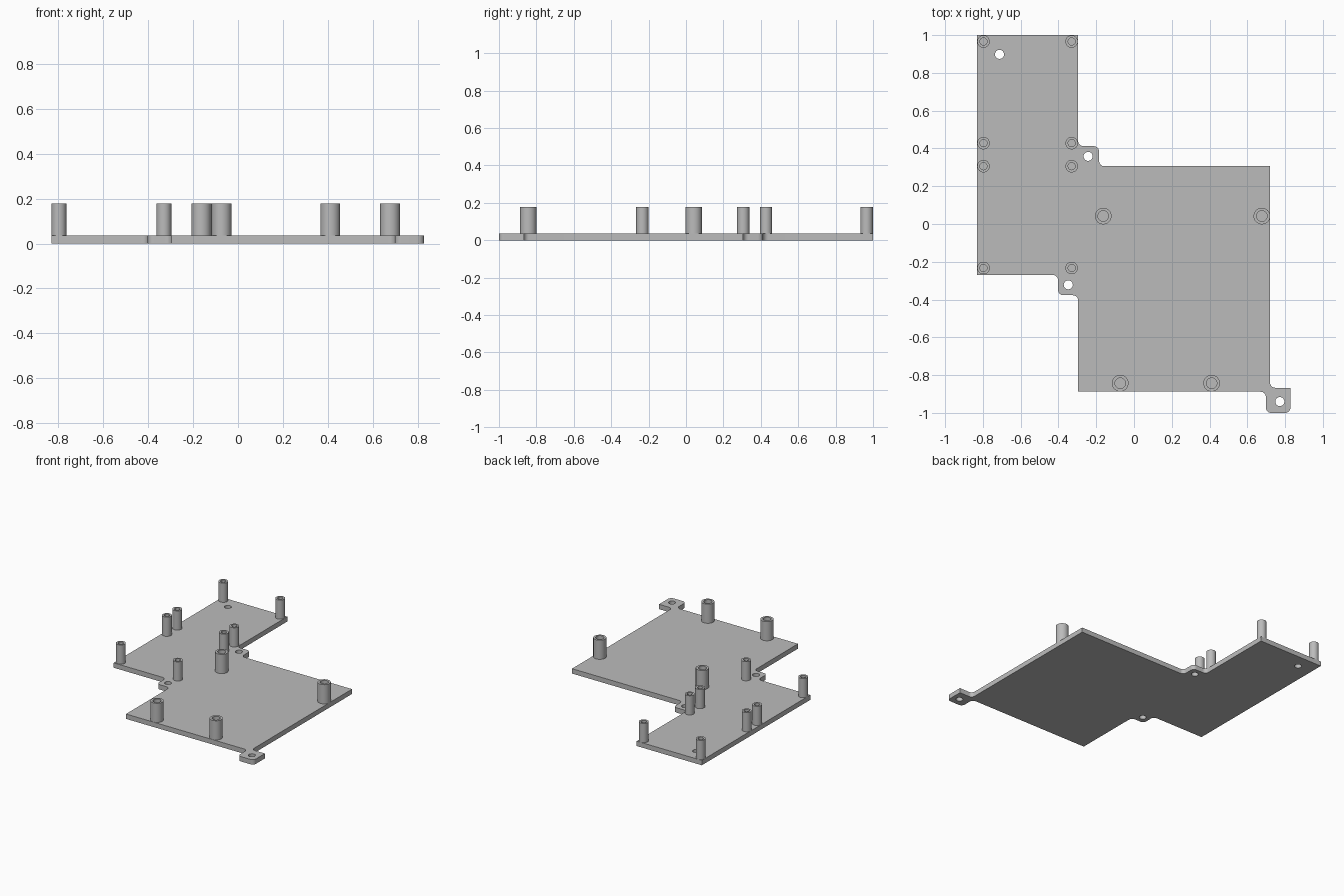
import bpy
import bmesh
from math import cos, sin, pi
from mathutils import Vector

if "Cube" in bpy.data.objects:
    bpy.data.objects.remove(bpy.data.objects["Cube"])

THICK, TOP = 0.036, 0.178

grey = bpy.data.materials.new("plain grey")
grey.use_nodes = True
grey.diffuse_color = (0.5, 0.5, 0.5, 1)
grey.node_tree.nodes["Principled BSDF"].inputs["Base Color"].default_value = (0.5, 0.5, 0.5, 1)


def finish(obj):
    """Give the part its colour, with smooth round walls and sharp rims."""
    obj.data.materials.clear()
    obj.data.materials.append(grey)
    bpy.ops.object.select_all(action="DESELECT")
    obj.select_set(True)
    bpy.context.view_layer.objects.active = obj
    bpy.ops.object.shade_smooth_by_angle(angle=pi / 6)


def circle(x, y, r, n=32):
    return [Vector((x + r * cos(2 * pi * i / n), y + r * sin(2 * pi * i / n))) for i in range(n)]


def rounded(corners, steps=8):
    """Replace each right-angle corner (x, y, radius) by a quarter arc."""
    pts = [Vector(c[:2]) for c in corners]
    out = []
    for i, p in enumerate(pts):
        r = corners[i][2]
        if r == 0:
            out.append(p)
            continue
        d1 = (pts[i - 1] - p).normalized()
        d2 = (pts[(i + 1) % len(pts)] - p).normalized()
        c = p + r * (d1 + d2)
        for k in range(steps + 1):
            t = pi / 2 * k / steps
            out.append(c - r * (d2 * cos(t) + d1 * sin(t)))
    return out


# Base plate outline: two overlapping rectangles with three screw tabs
R = 0.028
outline = rounded([
    (-0.83, 1.0, 0), (-0.296, 1.0, 0),
    (-0.296, 0.412, R), (-0.185, 0.412, R), (-0.185, 0.306, R),
    (0.72, 0.306, 0),
    (0.72, -0.867, R), (0.828, -0.867, 0), (0.828, -1.0, R), (0.698, -1.0, R), (0.698, -0.888, R),
    (-0.296, -0.888, 0),
    (-0.296, -0.377, R), (-0.402, -0.377, R), (-0.402, -0.27, R),
    (-0.83, -0.27, 0),
])
screw_holes = [(-0.712, 0.898), (-0.243, 0.358), (-0.348, -0.322), (0.772, -0.94)]

# Base plate: filled flat curve with holes, turned into a mesh
curve = bpy.data.curves.new("base_plate", "CURVE")
curve.dimensions, curve.fill_mode = "2D", "BOTH"
curve.extrude = THICK / 2
for loop in [outline] + [circle(x, y, 0.024) for x, y in screw_holes]:
    spline = curve.splines.new("POLY")
    spline.points.add(len(loop) - 1)
    for point, p in zip(spline.points, loop):
        point.co = (p.x, p.y, 0, 1)
    spline.use_cyclic_u = True
plate = bpy.data.objects.new("base_plate", curve)
bpy.context.collection.objects.link(plate)
bpy.ops.object.select_all(action="DESELECT")
plate.select_set(True)
bpy.context.view_layer.objects.active = plate
bpy.ops.object.convert(target="MESH")
plate = bpy.context.view_layer.objects.active
bm = bmesh.new()
bm.from_mesh(plate.data)
bmesh.ops.translate(bm, verts=bm.verts, vec=(0, 0, THICK / 2))
bmesh.ops.remove_doubles(bm, verts=bm.verts, dist=0.0001)
bmesh.ops.recalc_face_normals(bm, faces=bm.faces)
bm.to_mesh(plate.data)
bm.free()
finish(plate)


def standoff(name, x, y, outer, inner):
    """Hollow post standing on the plate."""
    bm = bmesh.new()
    profile = [(outer, THICK), (outer, TOP), (inner, TOP), (inner, THICK)]
    rings = [[bm.verts.new((p.x, p.y, z)) for p in circle(0, 0, r)] for r, z in profile]
    n = len(rings[0])
    for a, b in zip(rings, rings[1:] + rings[:1]):
        for i in range(n):
            j = (i + 1) % n
            bm.faces.new((a[i], a[j], b[j], b[i]))
    bmesh.ops.recalc_face_normals(bm, faces=bm.faces)
    mesh = bpy.data.meshes.new(name)
    bm.to_mesh(mesh)
    bm.free()
    obj = bpy.data.objects.new(name, mesh)
    obj.location = (x, y, 0)
    bpy.context.collection.objects.link(obj)
    finish(obj)


# Small standoffs: two columns of four
for y in (0.966, 0.428, 0.306, -0.233):
    for x in (-0.797, -0.33):
        standoff("small_standoff", x, y, 0.033, 0.019)

# Large standoffs
for x, y in [(-0.163, 0.042), (0.677, 0.042), (-0.073, -0.843), (0.411, -0.843)]:
    standoff("large_standoff", x, y, 0.044, 0.028)
